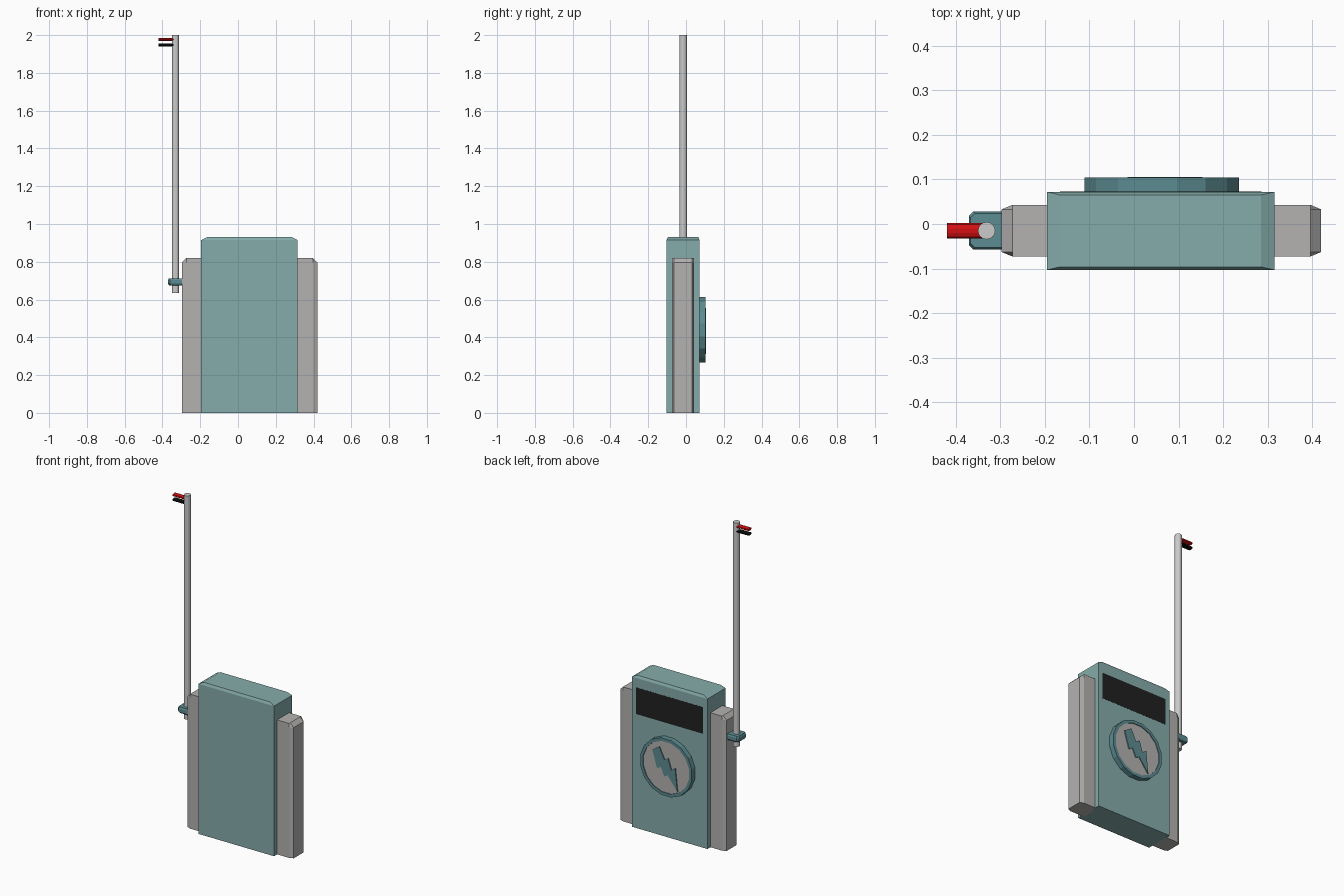
import bpy, bmesh, math

if "Cube" in bpy.data.objects:
    bpy.data.objects.remove(bpy.data.objects["Cube"])


def material(name, r, g, b):
    m = bpy.data.materials.new(name)
    m.diffuse_color = (r, g, b, 1)
    m.use_nodes = True
    m.node_tree.nodes["Principled BSDF"].inputs["Base Color"].default_value = m.diffuse_color
    return m


TEAL = material("casing_teal", 0.235, 0.415, 0.405)
DARK_TEAL = material("trim_teal", 0.107, 0.263, 0.283)
GREY = material("panel_grey", 0.456, 0.445, 0.44)
SCREEN = material("screen_black", 0.015, 0.015, 0.015)
BLACK = material("prong_black", 0.004, 0.004, 0.004)
RED = material("prong_red", 0.65, 0.005, 0.006)


def loft(name, rings, mat=None):
    """Closed solid through rings that have equal point counts."""
    bm = bmesh.new()
    loops = [[bm.verts.new(p) for p in ring] for ring in rings]
    n = len(loops[0])
    for a, b in zip(loops, loops[1:]):
        for i in range(n):
            j = (i + 1) % n
            bm.faces.new((a[i], a[j], b[j], b[i]))
    bm.faces.new(loops[0])
    bm.faces.new(loops[-1])
    bmesh.ops.recalc_face_normals(bm, faces=bm.faces)
    me = bpy.data.meshes.new(name)
    bm.to_mesh(me)
    bm.free()
    ob = bpy.data.objects.new(name, me)
    bpy.context.collection.objects.link(ob)
    if mat:
        me.materials.append(mat)
    return ob


def rect(x0, x1, y0, y1, z):
    return [(x0, y0, z), (x1, y0, z), (x1, y1, z), (x0, y1, z)]


def circle(r, n, turn=0.0):
    return [(r * math.cos(2 * math.pi * (i + turn) / n),
             r * math.sin(2 * math.pi * (i + turn) / n)) for i in range(n)]


# Main casing with bevelled top
loft("casing", [rect(-0.195, 0.315, -0.103, 0.072, 0),
                rect(-0.195, 0.315, -0.103, 0.072, 0.915),
                rect(-0.165, 0.285, -0.096, 0.065, 0.93)], TEAL)


# Side panels: bevelled outer edges, top sloping down to the outside
def side_panel(name, inner, outer, s):
    def ring(o, z):
        b = outer - s * 0.024
        return [(inner, -0.073, z), (b, -0.073, z), (o, -0.063, z),
                (o, 0.033, z), (b, 0.043, z), (inner, 0.043, z)]
    loft(name, [ring(outer, 0), ring(outer, 0.797),
                ring(outer - s * 0.024, 0.82)], GREY)


side_panel("left_side_panel", -0.18, -0.297, -1)
side_panel("right_side_panel", 0.30, 0.42, 1)

# Display screen on the back
loft("screen", [rect(-0.166, 0.286, 0.066, 0.0726, z) for z in (0.695, 0.857)], SCREEN)

# Round badge: rim, recessed plate and raised zigzag arrow
CX, CZ = 0.062, 0.44


def on_back(pts, y):
    return [(CX - u, y, CZ + v) for u, v in pts]


loft("dial_rim", [on_back(circle(r, 16, 0.5), y) for r, y in
                  ((0.177, 0.06), (0.177, 0.104), (0.158, 0.104), (0.158, 0.096))],
     DARK_TEAL)
loft("dial_plate", [on_back(circle(0.158, 16, 0.5), y) for y in (0.09, 0.099)], GREY)
zigzag = [(-0.092, 0.085), (-0.045, 0.115), (-0.011, 0.045), (0.014, 0.06),
          (0.035, -0.005), (0.062, 0.01), (0.077, -0.128), (0.012, -0.044),
          (-0.012, -0.056), (-0.034, -0.005), (-0.06, -0.02)]
loft("dial_zigzag", [on_back(zigzag, y) for y in (0.095, 0.105)], DARK_TEAL)

# Cable pole
PX, PY = -0.331, -0.015
loft("pole", [[(PX + a, PY + b, z) for a, b in circle(0.0195, 16)] for z in (0.635, 2.0)],
     GREY).data.materials.clear()


# Clamp holding the pole to the left panel
def clamp_ring(d, z):
    x, y0, y1 = -0.371 + d, -0.057 + d, 0.028 - d
    return [(-0.285, y0, z), (x + 0.01, y0, z), (x, y0 + 0.01, z),
            (x, y1 - 0.01, z), (x + 0.01, y1, z), (-0.285, y1, z)]


loft("clamp", [clamp_ring(d, z) for d, z in
               ((0.006, 0.675), (0, 0.684), (0, 0.703), (0.004, 0.712))], DARK_TEAL)

# Two flattened plug prongs near the top of the pole
for name, z, mat in (("red_prong", 1.977, RED), ("black_prong", 1.948, BLACK)):
    loft(name, [[(x, PY + a, z + 0.5 * b) for a, b in circle(0.017, 10)]
                for x in (-0.42, PX)], mat)
